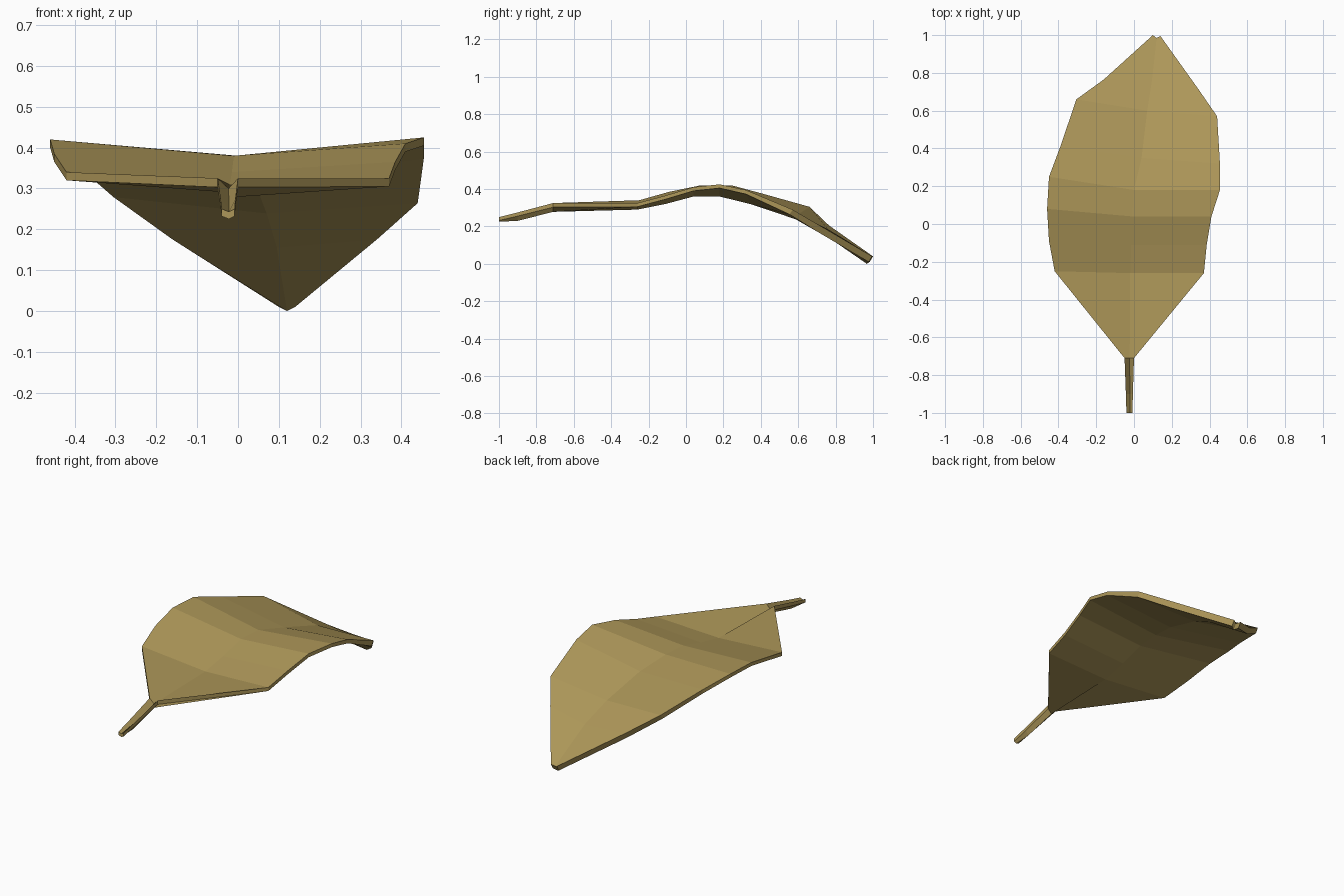
import bpy, bmesh

if "Cube" in bpy.data.objects:
    bpy.data.objects.remove(bpy.data.objects["Cube"])

# Cross rows from stem to tip: left edge, midrib, right edge (top surface), thickness
rows = [
    ((-.04, -1, .25), (-.022, -1, .243), (-.008, -1, .25), .018),
    ((-.043, -.9, .275), (-.022, -.9, .25), (-.006, -.9, .275), .02),
    ((-.05, -.71, .325), (-.023, -.71, .30), (0, -.71, .325), .022),
    ((-.42, -.25, .34), (-.02, -.26, .31), (.37, -.26, .325), .02),
    ((-.45, -.09, .385), (-.015, -.11, .34), (.385, -.11, .365), .02),
    ((-.46, .08, .42), (-.01, .04, .38), (.41, .04, .41), .02),
    ((-.45, .25, .418), (0, .18, .38), (.455, .18, .425), .02),
    ((-.39, .41, .375), (.04, .35, .34), (.455, .32, .395), .022),
    ((-.305, .66, .305), (.07, .60, .265), (.44, .57, .29), .026),
    ((-.16, .765, .205), (.095, .76, .185), (.34, .715, .205), .03),
    ((.10, 1, .04), (.12, .985, .03), (.14, .995, .04), .03),
]

bm = bmesh.new()
top, low = [], []
for i, (*pts, t) in enumerate(rows):
    # underside is pushed back along the slope near the drooping tip
    lean = .6 * t if i > 7 else 0
    top.append([bm.verts.new(p) for p in pts])
    low.append([bm.verts.new((x, y - lean, z - t)) for x, y, z in pts])

# Upper and lower skins, then the rim along both sides
for i in range(len(rows) - 1):
    for j in range(2):
        bm.faces.new((top[i][j], top[i][j+1], top[i+1][j+1], top[i+1][j]))
        bm.faces.new((low[i][j], low[i+1][j], low[i+1][j+1], low[i][j+1]))
    for j in (0, 2):
        bm.faces.new((top[i][j], top[i+1][j], low[i+1][j], low[i][j]))
# End caps at stem and tip
for i in (0, -1):
    for j in range(2):
        bm.faces.new((top[i][j], low[i][j], low[i][j+1], top[i][j+1]))
bmesh.ops.recalc_face_normals(bm, faces=bm.faces)

mesh = bpy.data.meshes.new("leaf")
bm.to_mesh(mesh)
bm.free()
leaf = bpy.data.objects.new("leaf", mesh)
bpy.context.collection.objects.link(leaf)

# Dry leaf colour
mat = bpy.data.materials.new("dry_leaf")
mat.diffuse_color = (.42, .31, .10, 1)
mat.use_nodes = True
mat.node_tree.nodes["Principled BSDF"].inputs["Base Color"].default_value = mat.diffuse_color
mesh.materials.append(mat)
